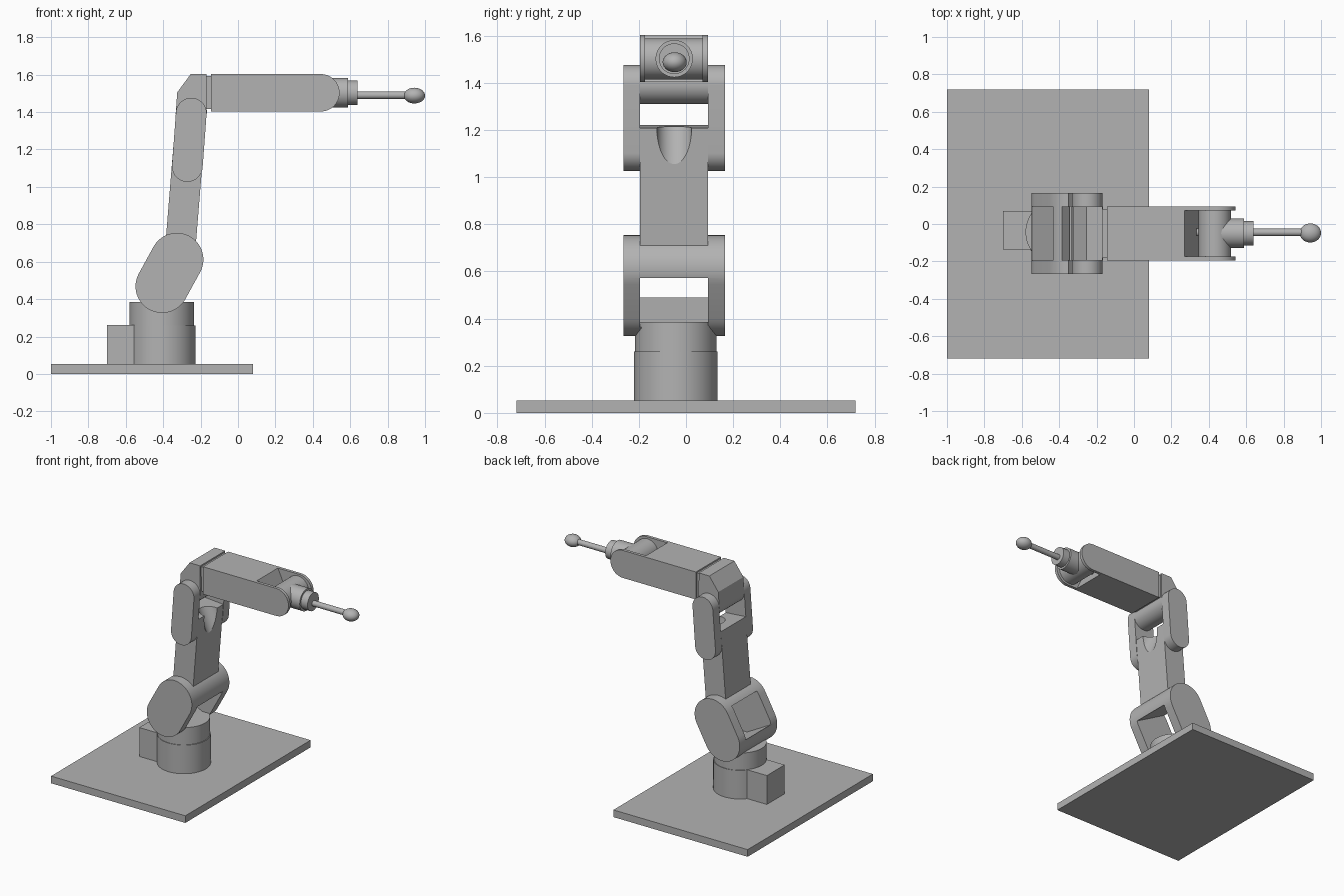
import bpy, bmesh, math
from mathutils import Vector, Matrix

if "Cube" in bpy.data.objects:
    bpy.data.objects.remove(bpy.data.objects["Cube"])

grey = bpy.data.materials.new("plain grey")
grey.diffuse_color = (0.45, 0.45, 0.45, 1)
grey.use_nodes = True
grey.node_tree.nodes["Principled BSDF"].inputs["Base Color"].default_value = grey.diffuse_color

YC = -0.05                      # arm centre plane
IN0, IN1 = -0.195, 0.093        # inner arm width
OUT0, OUT1 = -0.266, 0.165      # outer arm width


def finish(name, bm, smooth=True):
    bmesh.ops.recalc_face_normals(bm, faces=bm.faces)
    me = bpy.data.meshes.new(name)
    bm.to_mesh(me)
    bm.free()
    me.materials.append(grey)
    ob = bpy.data.objects.new(name, me)
    bpy.context.collection.objects.link(ob)
    if smooth:
        select(ob)
        bpy.ops.object.shade_smooth_by_angle(angle=math.radians(30))
    return ob


def select(ob):
    bpy.ops.object.select_all(action='DESELECT')
    ob.select_set(True)
    bpy.context.view_layer.objects.active = ob


def prism(name, pts, y0, y1):
    """Extrude an x-z profile from y0 to y1."""
    bm = bmesh.new()
    f = bm.faces.new([bm.verts.new((x, y0, z)) for x, z in pts])
    new = bmesh.ops.extrude_face_region(bm, geom=[f])["geom"]
    bmesh.ops.translate(bm, vec=(0, y1 - y0, 0),
                        verts=[v for v in new if isinstance(v, bmesh.types.BMVert)])
    return finish(name, bm)


def box(name, x0, x1, y0, y1, z0, z1):
    return prism(name, [(x0, z0), (x1, z0), (x1, z1), (x0, z1)], y0, y1)


def rod(name, a, b, r, scale=(1, 1)):
    """Cylinder from a to b; scale squashes the section."""
    a, b = Vector(a), Vector(b)
    d = b - a
    bm = bmesh.new()
    bmesh.ops.create_cone(bm, cap_ends=True, segments=64, radius1=r, radius2=r, depth=d.length)
    rot = d.to_track_quat('Z', 'Y').to_matrix().to_4x4()
    bm.transform(Matrix.Translation((a + b) / 2) @ rot @ Matrix.Diagonal((scale[0], scale[1], 1, 1)))
    return finish(name, bm)


def arc(c, r, a0, a1, n=28):
    return [(c[0] + r * math.cos(a0 + (a1 - a0) * i / n),
             c[1] + r * math.sin(a0 + (a1 - a0) * i / n)) for i in range(n + 1)]


def stadium(c0, c1, r):
    t = math.atan2(c1[1] - c0[1], c1[0] - c0[0])
    h = math.pi / 2
    return arc(c1, r, t - h, t + h) + arc(c0, r, t + h, t + 3 * h)


def strip(c0, c1, s0, s1, half):
    """Rectangle along the line c0-c1, from distance s0 to s1."""
    c0, u = Vector(c0), (Vector(c1) - Vector(c0)).normalized()
    n = Vector((u.y, -u.x))
    return [tuple(c0 + u * s + n * k) for s, k in
            ((s0, -half), (s0, half), (s1, half), (s1, -half))]


def cut(ob, cutter):
    m = ob.modifiers.new("cut", 'BOOLEAN')
    m.operation, m.solver, m.object = 'DIFFERENCE', 'EXACT', cutter
    select(ob)
    bpy.ops.object.modifier_apply(modifier=m.name)
    bpy.data.objects.remove(cutter)
    bpy.ops.object.shade_smooth_by_angle(angle=math.radians(30))


# Base plate, turntable column and rear connector box
box("base_plate", -1.0, 0.08, -0.72, 0.72, 0, 0.052)
rod("column_lower", (-0.405, -0.043, 0.04), (-0.405, -0.043, 0.26), 0.177)
rod("column_upper", (-0.407, -0.043, 0.25), (-0.407, -0.043, 0.385), 0.173)
box("rear_box", -0.70, -0.52, -0.135, 0.07, 0.04, 0.262)

# Shoulder link: rounded block with a window through it
S0, S1 = (-0.406, 0.468), (-0.327, 0.612)
shoulder = prism("shoulder_link", stadium(S0, S1, 0.142), OUT0, OUT1)
cut(shoulder, prism("cutter", strip(S0, S1, -0.048, 0.195, 0.3), IN0, IN1))

# Upper arm with a scooped relief on its front face
A0, A1 = (-0.307, 0.69), (-0.25, 1.394)
upper = prism("upper_arm", strip(A0, A1, 0, 0.527, 0.081), IN0, IN1)
tilt = math.radians(28.5 - 4.8)
d = Vector((-math.sin(tilt), 0, math.cos(tilt)))
p = Vector((-0.181, YC, 1.205))
cut(upper, rod("cutter", p - d * 0.5, p + d * 0.5, 0.074))

# Elbow side plates
for side, y0, y1 in (("left", OUT0, IN0), ("right", IN1, OUT1)):
    prism("elbow_plate_" + side, stadium((-0.271, 1.109), (-0.25, 1.394), 0.082), y0, y1)

# Elbow block: round below, chamfered above
prism("elbow_block", arc((-0.25, 1.394), 0.083, math.pi, 2 * math.pi)
      + [(-0.168, 1.603), (-0.253, 1.603), (-0.325, 1.505)], IN0, IN1)
box("elbow_collar", -0.18, -0.135, IN0 + 0.012, IN1 - 0.012, 1.416, 1.592)

# Forearm with rounded fork end and slanted slot
fore = prism("forearm", [(-0.145, 1.603), (-0.145, 1.403)]
             + arc((0.443, 1.503), 0.1, -math.pi / 2, math.pi / 2), IN0, IN1)
cut(fore, prism("cutter", [(0.268, 1.61), (0.7, 1.61), (0.7, 1.39), (0.37, 1.39)],
                IN0 + 0.022, IN1 - 0.022))

# Wrist barrel, stepped nose, tool rod and ball tip
rod("wrist_barrel", (0.432, IN0 + 0.02, 1.502), (0.432, IN1 - 0.02, 1.502), 0.087)
# to_track_quat turns local x/y unpredictably, so the noses use a mean radius
rod("wrist_nose", (0.43, YC, 1.503), (0.587, YC, 1.503), 0.079)
rod("wrist_collar", (0.57, YC, 1.503), (0.64, YC, 1.503), 0.065)
rod("tool_rod", (0.333, YC + 0.005, 1.49), (0.9, YC + 0.005, 1.49), 0.02)
bm = bmesh.new()
bmesh.ops.create_uvsphere(bm, u_segments=40, v_segments=24, radius=1)
bm.transform(Matrix.Translation((0.943, YC + 0.002, 1.488)) @ Matrix.Diagonal((0.057, 0.051, 0.042, 1)))
finish("ball_tip", bm)
